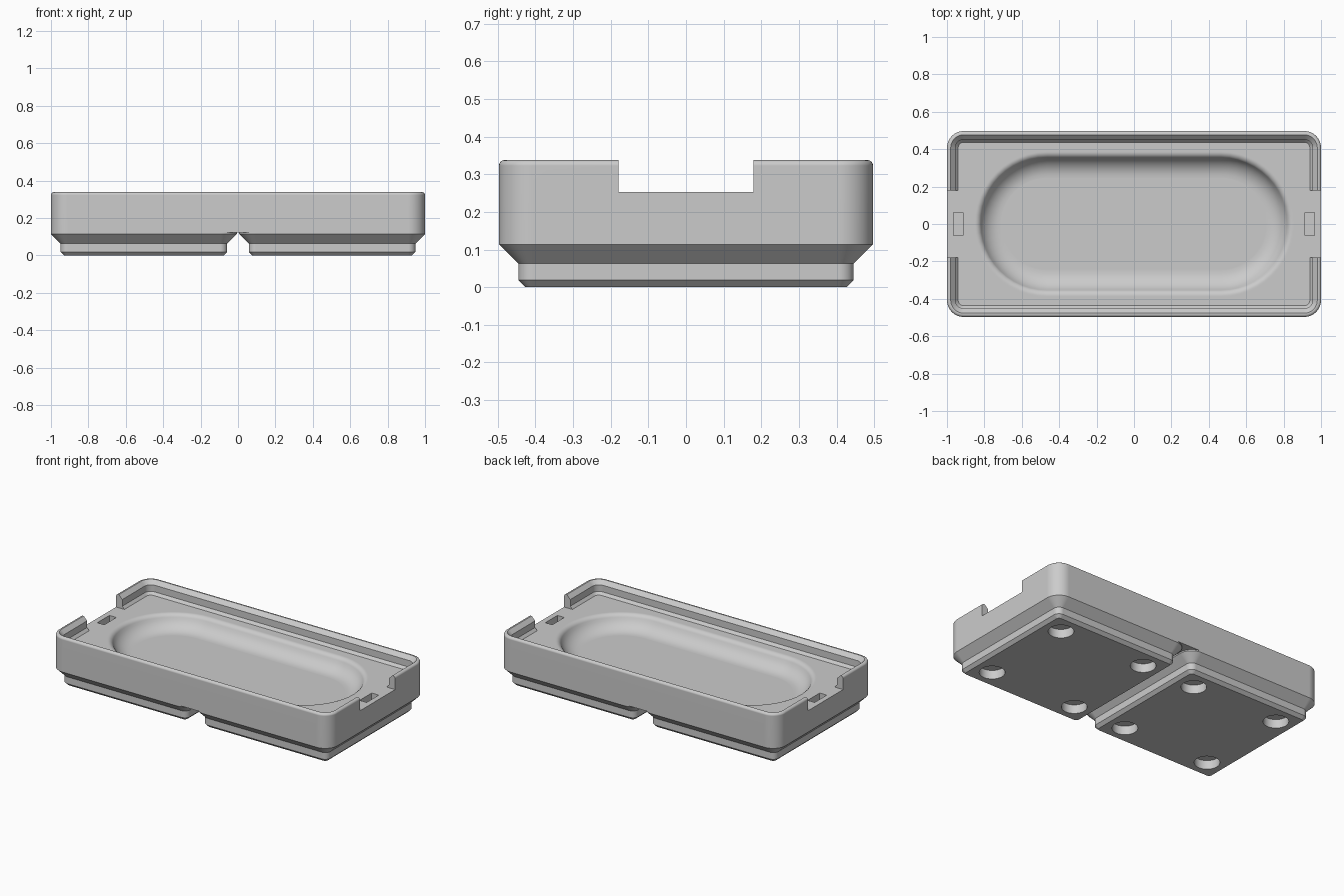
import bpy, bmesh
from math import sin, cos, pi, radians

if "Cube" in bpy.data.objects:
    bpy.data.objects.remove(bpy.data.objects["Cube"])

grey = bpy.data.materials.new("grey plastic")
grey.use_nodes = True
grey.diffuse_color = (0.6, 0.6, 0.6, 1)
grey.node_tree.nodes["Principled BSDF"].inputs["Base Color"].default_value = (0.6, 0.6, 0.6, 1)

SEG = 12          # segments per rounded corner
FLOOR = 0.253     # tray floor height
JOIN = 0.122      # where the feet meet the body
PITCH = 0.503     # foot centre distance from the middle
HALF = 0.497      # half width of one unit


def rounded_rect(hx, hy, r, z):
    """Counter-clockwise ring of points for a rounded rectangle."""
    ring = []
    for k, (sx, sy) in enumerate([(1, 1), (-1, 1), (-1, -1), (1, -1)]):
        for i in range(SEG + 1):
            a = (k + i / SEG) * pi / 2
            ring.append((sx * (hx - r) + r * cos(a), sy * (hy - r) + r * sin(a), z))
    return ring


def loft(name, rings):
    """Closed solid through rings with equal point counts."""
    bm = bmesh.new()
    loops = [[bm.verts.new(p) for p in ring] for ring in rings]
    n = len(loops[0])
    for lo, hi in zip(loops, loops[1:]):
        for i in range(n):
            j = (i + 1) % n
            bm.faces.new((lo[i], lo[j], hi[j], hi[i]))
    bm.faces.new(loops[0][::-1])
    bm.faces.new(loops[-1])
    bmesh.ops.remove_doubles(bm, verts=bm.verts, dist=1e-5)
    bmesh.ops.recalc_face_normals(bm, faces=bm.faces)
    mesh = bpy.data.meshes.new(name)
    bm.to_mesh(mesh)
    bm.free()
    mesh.materials.append(grey)
    obj = bpy.data.objects.new(name, mesh)
    bpy.context.collection.objects.link(obj)
    return obj


def box(x0, x1, y0, y1, z0, z1):
    bpy.ops.mesh.primitive_cube_add(size=1, location=((x0 + x1) / 2, (y0 + y1) / 2, (z0 + z1) / 2))
    obj = bpy.context.object
    obj.scale = (x1 - x0, y1 - y0, z1 - z0)
    return obj


def activate(obj):
    bpy.ops.object.select_all(action="DESELECT")
    obj.select_set(True)
    bpy.context.view_layer.objects.active = obj


def cut(obj, cutters):
    """Subtract each cutter, then remove it."""
    for cutter in cutters:
        cutter.hide_render = True
        mod = obj.modifiers.new("cut", "BOOLEAN")
        mod.operation, mod.solver, mod.object = "DIFFERENCE", "EXACT", cutter
        activate(obj)
        bpy.ops.object.modifier_apply(modifier=mod.name)
        bpy.data.objects.remove(cutter)


def finish(obj):
    activate(obj)
    bpy.ops.object.shade_smooth_by_angle(angle=radians(30))
    mod = obj.modifiers.new("flat_normals", "WEIGHTED_NORMAL")
    mod.keep_sharp = True


# Tray body: outer wall, rounded rim and stepped inner lip (inset, height)
profile = [(0, JOIN)]
profile += [(0.015 * (1 - cos(a)), 0.323 + 0.015 * sin(a)) for a in (i * pi / 8 for i in range(5))]
profile += [(0.02, 0.338), (0.045, 0.313), (0.045, 0.27), (0.06, FLOOR)]
rings = [rounded_rect(1 - d, HALF - d, 0.09 - d, z) for d, z in profile]

# Dish: convex edge flowing into a wide concave sweep
TILT, EDGE, SWEEP, STEPS = radians(65), 0.035, 0.115, 8
dish = [(-0.005, FLOOR)]
for i in range(STEPS + 1):
    a = TILT * i / STEPS
    dish.append((EDGE * sin(a), FLOOR - EDGE * (1 - cos(a))))
width = (EDGE + SWEEP) * sin(TILT)
bottom = FLOOR - (EDGE + SWEEP) * (1 - cos(TILT))
for i in range(STEPS - 1, -1, -1):
    a = TILT * i / STEPS
    dish.append((width - SWEEP * sin(a), bottom + SWEEP * (1 - cos(a))))
dish.append((width + 0.005, bottom))
rings += [rounded_rect(0.85 - d, 0.385 - d, 0.385 - d, z) for d, z in dish]
body = loft("tray_body", rings)

# End notches in the rim and small slots in the floor
for s in (-1, 1):
    cut(body, [box(s * 0.9, s * 1.1, -0.18, 0.18, FLOOR, 0.4),
               box(s * 0.915, s * 0.965, -0.062, 0.062, 0.2, 0.3)])
finish(body)

# Two stepped feet with four round recesses each
foot_profile = [(0.426, 0.019, 0), (0.4455, 0.038, 0.019), (0.4455, 0.038, 0.063),
                (HALF, 0.09, 0.114), (HALF, 0.09, JOIN)]
for side, s in (("right", -1), ("left", 1)):
    foot = loft(side + "_foot", [rounded_rect(h, h, r, z) for h, r, z in foot_profile])
    holes = []
    for x in (-0.311, 0.311):
        for y in (-0.311, 0.311):
            bpy.ops.mesh.primitive_cylinder_add(vertices=40, radius=0.075, depth=0.114, location=(x, y, 0))
            holes.append(bpy.context.object)
    cut(foot, holes)
    foot.location.x = s * PITCH
    finish(foot)
